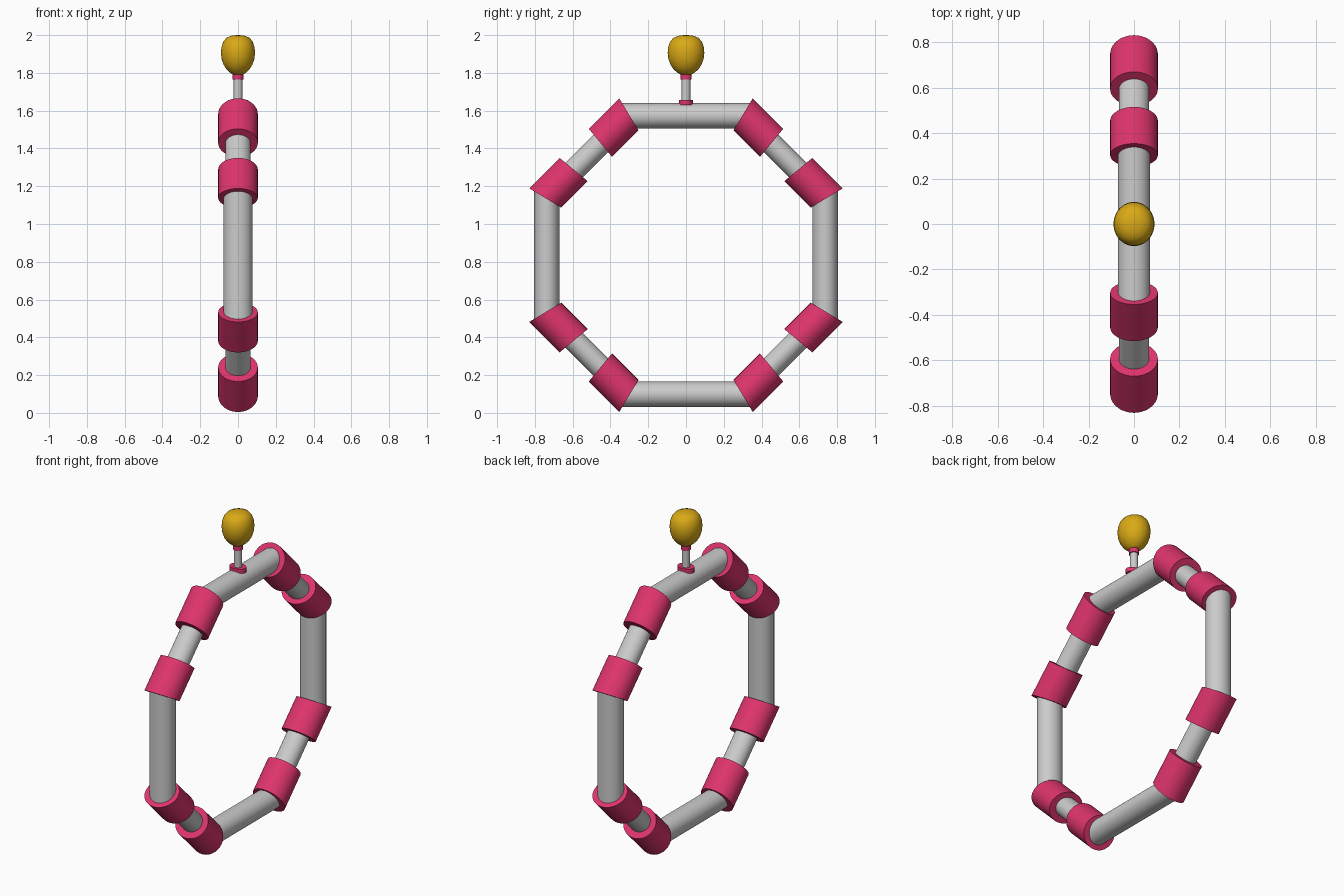
import bpy, bmesh, math

if "Cube" in bpy.data.objects:
    bpy.data.objects.remove(bpy.data.objects["Cube"])

CZ = 0.835          # height of the ring centre
APO = 0.737         # ring centre to tube axis
N = 40


def material(name, rgb):
    m = bpy.data.materials.new(name)
    m.diffuse_color = (*rgb, 1)
    m.use_nodes = True
    m.node_tree.nodes["Principled BSDF"].inputs["Base Color"].default_value = m.diffuse_color
    return m


PINK = material("pink", (0.73, 0.035, 0.15))
GOLD = material("gold", (0.70, 0.40, 0.008))


def loft(name, rings, mat=None, angle=40):
    """Skin a list of vertex rings and cap both ends."""
    bm = bmesh.new()
    vr = [[bm.verts.new(p) for p in r] for r in rings]
    for a, b in zip(vr, vr[1:]):
        for i in range(N):
            j = (i + 1) % N
            bm.faces.new((a[i], a[j], b[j], b[i]))
    bm.faces.new(vr[0])
    bm.faces.new(vr[-1])
    bmesh.ops.recalc_face_normals(bm, faces=bm.faces)
    me = bpy.data.meshes.new(name)
    bm.to_mesh(me)
    bm.free()
    ob = bpy.data.objects.new(name, me)
    bpy.context.collection.objects.link(ob)
    if mat:
        me.materials.append(mat)
    bpy.ops.object.select_all(action='DESELECT')
    bpy.context.view_layer.objects.active = ob
    ob.select_set(True)
    bpy.ops.object.shade_smooth_by_angle(angle=math.radians(angle))
    return ob


def side_tube(name, turn, ends, rx, rv, v0=APO, mat=None):
    """Elliptical tube along one octagon side; ends are (position, tilt)."""
    c, s = math.cos(turn), math.sin(turn)
    rings = []
    for u, tilt in ends:
        ring = []
        for i in range(N):
            t = 2 * math.pi * i / N
            v = v0 + rv * math.sin(t)
            w = u + tilt * math.sin(t)
            ring.append((rx * math.cos(t), w * c + v * s, CZ - w * s + v * c))
        rings.append(ring)
    return loft(name, rings, mat)


def turned(name, profile, mat=None, angle=40):
    """Upright elliptical part from (x radius, y radius, z) points."""
    return loft(name, [[(rx * math.cos(2 * math.pi * i / N),
                         ry * math.sin(2 * math.pi * i / N), z)
                        for i in range(N)] for rx, ry, z in profile], mat, angle)


# octagon: straight tubes, thinner diagonal tubes, mitred sleeves
for k in range(4):
    turn = k * math.pi / 2
    rx = 0.0765 if k % 2 else 0.071
    side_tube("straight_tube", turn, [(-0.34, 0), (0.34, 0)], rx, 0.0675)
    diag = turn + math.pi / 4
    side_tube("diagonal_tube", diag, [(-0.2, 0), (0.2, 0)], 0.067, 0.06)
    for sgn in (-1, 1):
        side_tube("corner_sleeve", diag,
                  [(sgn * 0.313, sgn * 0.024), (sgn * 0.1, sgn * 0.009)],
                  0.105, 0.096, 0.741, PINK)

# post with its two collars
turned("post", [(0.023, 0.023, 1.60), (0.023, 0.023, 1.80)])
turned("post_base", [(0.052, 0.038, 1.63), (0.052, 0.038, 1.657)], PINK)
turned("post_collar", [(0.029, 0.03, 1.765), (0.029, 0.03, 1.81)], PINK)

# egg-shaped knob
prof = [(.28, 1.790), (.45, 1.800), (.68, 1.819), (.85, 1.844), (.96, 1.873),
        (1, 1.905), (.975, 1.935), (.87, 1.965), (.68, 1.986), (.38, 1.997), (.08, 2.0)]
turned("knob", [(0.09 * r, 0.097 * r, z) for r, z in prof], GOLD, 80)
